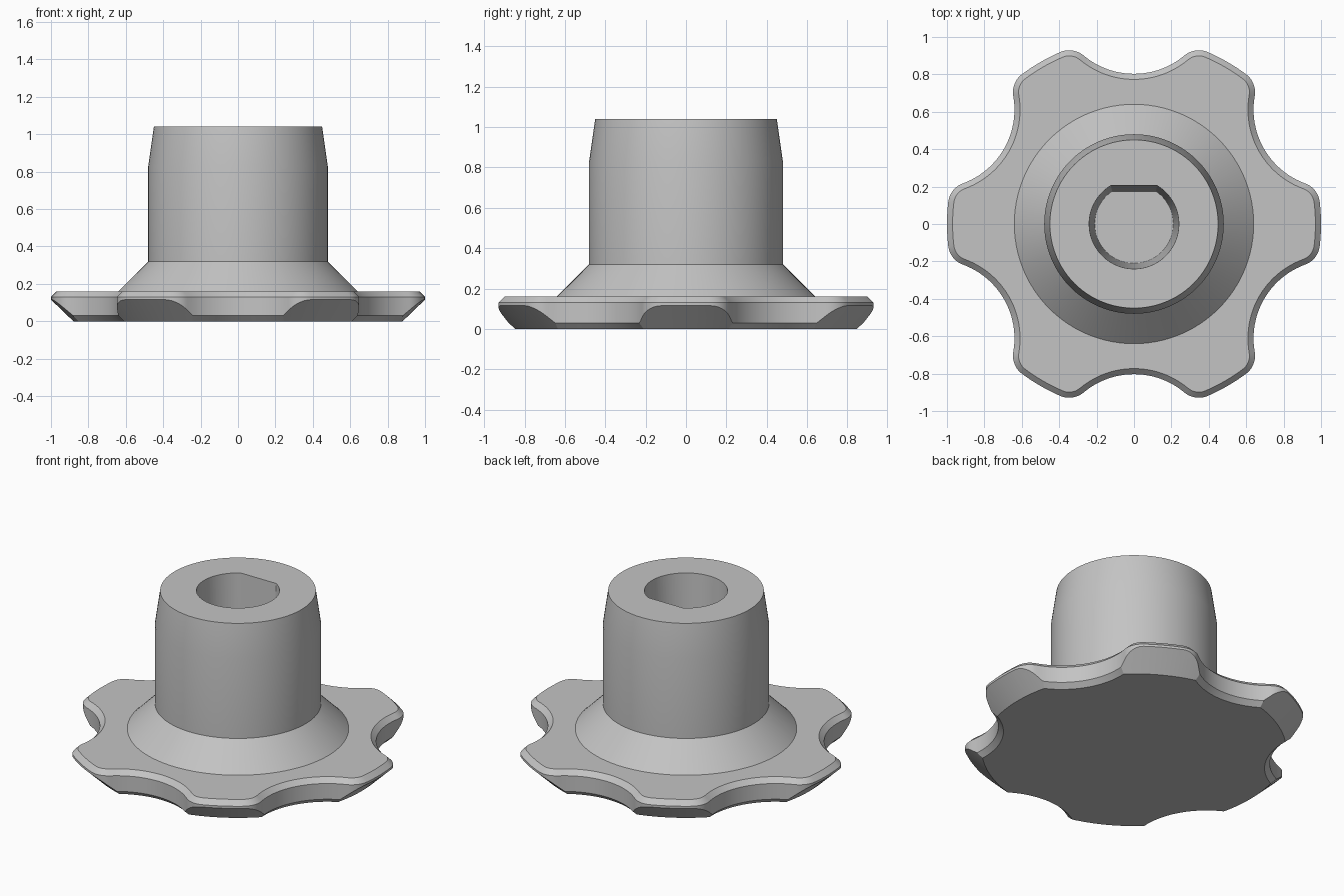
import bpy
import bmesh
from math import radians, degrees, cos, sin, acos, sqrt
from mathutils import Vector, Matrix

cube = bpy.data.objects.get("Cube")
if cube:
    bpy.data.objects.remove(cube, do_unlink=True)

grey = bpy.data.materials.new("plain grey")
grey.use_nodes = True
colour = (0.55, 0.55, 0.55, 1)
grey.diffuse_color = colour
grey.node_tree.nodes["Principled BSDF"].inputs["Base Color"].default_value = colour


def polar(r, deg):
    return Vector((r * cos(radians(deg)), r * sin(radians(deg))))


def loft(name, rings):
    """Closed solid through rings given as (list of 2D points, height)."""
    bm = bmesh.new()
    loops = [[bm.verts.new((p.x, p.y, z)) for p in pts] for pts, z in rings]
    n = len(loops[0])
    for low, high in zip(loops, loops[1:]):
        for i in range(n):
            j = (i + 1) % n
            bm.faces.new((low[i], low[j], high[j], high[i]))
    bm.faces.new(loops[0][::-1])
    bm.faces.new(loops[-1])
    mesh = bpy.data.meshes.new(name)
    bm.to_mesh(mesh)
    bm.free()
    mesh.materials.append(grey)
    ob = bpy.data.objects.new(name, mesh)
    bpy.context.collection.objects.link(ob)
    return ob


def circle(r, n=96):
    return [polar(r, 360 * i / n) for i in range(n)]


def combine(target, tool, operation):
    """Apply a boolean and discard the tool."""
    mod = target.modifiers.new(operation.lower(), "BOOLEAN")
    mod.operation, mod.object, mod.solver = operation, tool, "EXACT"
    bpy.ops.object.select_all(action="DESELECT")
    bpy.context.view_layer.objects.active = target
    target.select_set(True)
    bpy.ops.object.modifier_apply(modifier=mod.name)
    bpy.data.objects.remove(tool, do_unlink=True)


# Six-lobed outline: tip arc, rounded corner and scooped valley, all tangent
FILLET, SCOOP, VALLEY = 0.12, 0.42, 0.803
reach, axis = 1 - FILLET, VALLEY + SCOOP
half_tip = 30 - degrees(acos((reach**2 + axis**2 - (SCOOP + FILLET)**2)
                             / (2 * reach * axis)))
corner, scoop_centre = polar(reach, half_tip), polar(axis, 30)
to_scoop = scoop_centre - corner
turn = degrees(Vector((1, 0)).angle(to_scoop))


def star(inset):
    half = [polar(1 - inset, half_tip * i / 4) for i in range(4)]
    half += [corner + polar(FILLET - inset, half_tip + (turn - half_tip) * i / 10)
             for i in range(10)]
    half += [scoop_centre - polar(SCOOP + inset, turn + (30 - turn) * i / 12)
             for i in range(13)]
    # Reflect across the valley line, leaving out the two shared points
    c, s = cos(radians(60)), sin(radians(60))
    mirror = Matrix(((c, s), (s, -c)))
    sector = half + [mirror @ p for p in half[-2:0:-1]]
    return [Matrix.Rotation(radians(60 * k), 2) @ p for k in range(6) for p in sector]


# Grip plate with small chamfers, undercut by a cone below the lobe tips
BEVEL, THICK = 0.03, 0.16
knob = loft("knob", [(star(BEVEL), 0), (star(0), BEVEL),
                     (star(0), THICK - BEVEL), (star(BEVEL), THICK)])
undercut = loft("undercut_cone", [(circle(0.88 + 1.04 * z, 144), z) for z in (-0.1, 0.3)])
combine(knob, undercut, "INTERSECT")

# Hub: flared foot, straight barrel and tapered end
hub = loft("hub", [(circle(r), z) for r, z in
                   ((0.64, 0.08), (0.64, THICK), (0.48, 0.32), (0.48, 0.83), (0.45, 1.04))])
combine(knob, hub, "UNION")


# D-shaped blind bore with a slight draft, flat side towards the back
def d_shape(r, flat):
    edge = degrees(acos(flat / r))
    return [polar(r, 90 + edge + (360 - 2 * edge) * i / 64) for i in range(65)]


FLOOR, TOP, OVER = 0.24, 1.04, 1.2
grow = 0.03 * (OVER - FLOOR) / (TOP - FLOOR)
bore = loft("bore_cutter", [(d_shape(0.21, 0.175), FLOOR),
                            (d_shape(0.21 + grow, 0.175 + grow), OVER)])
combine(knob, bore, "DIFFERENCE")

bpy.ops.object.shade_smooth_by_angle(angle=radians(25))
